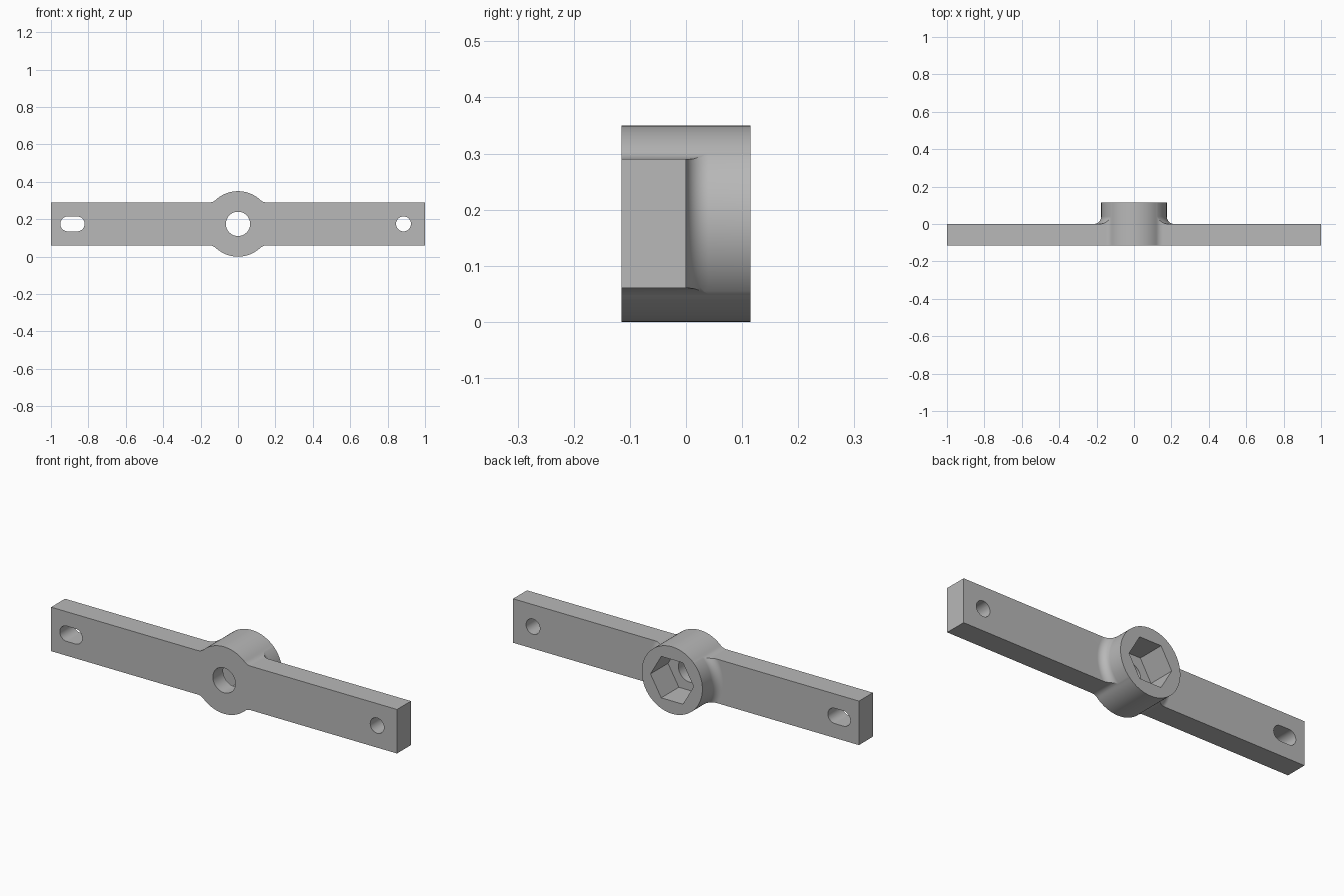
import bpy, bmesh
from math import sin, cos, pi, sqrt, atan2

cube = bpy.data.objects.get("Cube")
if cube:
    bpy.data.objects.remove(cube, do_unlink=True)

R = 0.175           # hub radius, also the height of the axis
DEPTH = 0.115       # bar thickness and hub projection
HALF = 0.115        # half height of the bar
FILLET = 0.05       # fillet between hub rim and bar edges
FLARE = 0.04        # fillet between hub and back of the bar

grey = bpy.data.materials.new("plain grey")
grey.use_nodes = True
grey.diffuse_color = (0.48, 0.48, 0.48, 1)
grey.node_tree.nodes["Principled BSDF"].inputs["Base Color"].default_value = grey.diffuse_color


def add_object(name, bm):
    bmesh.ops.recalc_face_normals(bm, faces=bm.faces)
    mesh = bpy.data.meshes.new(name)
    bm.to_mesh(mesh)
    bm.free()
    mesh.materials.append(grey)
    ob = bpy.data.objects.new(name, mesh)
    bpy.context.collection.objects.link(ob)
    return ob


def arc(cx, cz, r, a0, a1, n):
    return [(cx + r * cos(a0 + (a1 - a0) * i / n),
             cz + r * sin(a0 + (a1 - a0) * i / n)) for i in range(n + 1)]


def prism(name, outline, y0, y1):
    """Extrude an (x, z) outline, measured from the hub axis, along y."""
    bm = bmesh.new()
    front = [bm.verts.new((x, y0, z + R)) for x, z in outline]
    back = [bm.verts.new((x, y1, z + R)) for x, z in outline]
    bm.faces.new(front)
    bm.faces.new(back[::-1])
    n = len(outline)
    for i in range(n):
        j = (i + 1) % n
        bm.faces.new((front[i], back[i], back[j], front[j]))
    return add_object(name, bm)


def lathe(name, profile, n):
    """Revolve a (radius, y) profile about the hub axis."""
    bm = bmesh.new()
    rings = [[bm.verts.new((r * cos(2 * pi * (k + 0.5) / n), y, R + r * sin(2 * pi * (k + 0.5) / n)))
              for k in range(n)] for r, y in profile]
    for a, b in zip(rings, rings[1:]):
        for k in range(n):
            m = (k + 1) % n
            bm.faces.new((a[k], a[m], b[m], b[k]))
    bm.faces.new(rings[0])
    bm.faces.new(rings[-1])
    return add_object(name, bm)


def combine(ob, tool, operation):
    mod = ob.modifiers.new(operation, "BOOLEAN")
    mod.operation, mod.object, mod.solver = operation, tool, "EXACT"
    bpy.context.view_layer.objects.active = ob
    bpy.ops.object.modifier_apply(modifier=mod.name)
    bpy.data.objects.remove(tool, do_unlink=True)


# Outline of bar and hub, one quarter mirrored twice
fx = sqrt((R + FILLET) ** 2 - (HALF + FILLET) ** 2)
fz = HALF + FILLET
touch = atan2(fz, fx)
quarter = [(1, HALF)] + arc(fx, fz, FILLET, -pi / 2, touch - pi, 8) + arc(0, 0, R, touch, pi / 2, 14)[1:]
top = quarter + [(-x, z) for x, z in quarter[-2::-1]]
outline = top + [(x, -z) for x, z in top[::-1]]
body = prism("arm_with_hub", outline, -DEPTH, DEPTH)

# Envelope trims the bar to its thickness and forms the flare behind it
rim = R + 0.0004
flare = arc(rim + FLARE, FLARE, FLARE, -pi / 2, -pi, 8)
envelope = lathe("envelope", [(1.3, -0.3), (1.3, 0)] + flare + [(rim, 0.3)], 96)
combine(body, envelope, "INTERSECT")

# Centre bore, hexagonal pocket, round hole and slot
hole_r = 0.04
cuts = [
    ("bore", arc(0, 0, 0.065, 0, 2 * pi, 48)[:-1], -0.3),
    ("hex_pocket", arc(0, 0, 0.125, 0, 2 * pi, 6)[:-1], -0.03),
    ("round_hole", arc(0.885, 0, hole_r, 0, 2 * pi, 32)[:-1], -0.3),
    ("slot", arc(-0.86, 0, hole_r, -pi / 2, pi / 2, 16) + arc(-0.91, 0, hole_r, pi / 2, 1.5 * pi, 16), -0.3),
]
for name, shape, start in cuts:
    combine(body, prism(name, shape, start, 0.3), "DIFFERENCE")

# Smooth curved walls, crisp edges, flat large faces
bpy.ops.object.select_all(action="DESELECT")
body.select_set(True)
bpy.context.view_layer.objects.active = body
bpy.ops.object.shade_smooth_by_angle(angle=pi / 6)
weighted = body.modifiers.new("weighted normals", "WEIGHTED_NORMAL")
weighted.keep_sharp = True
